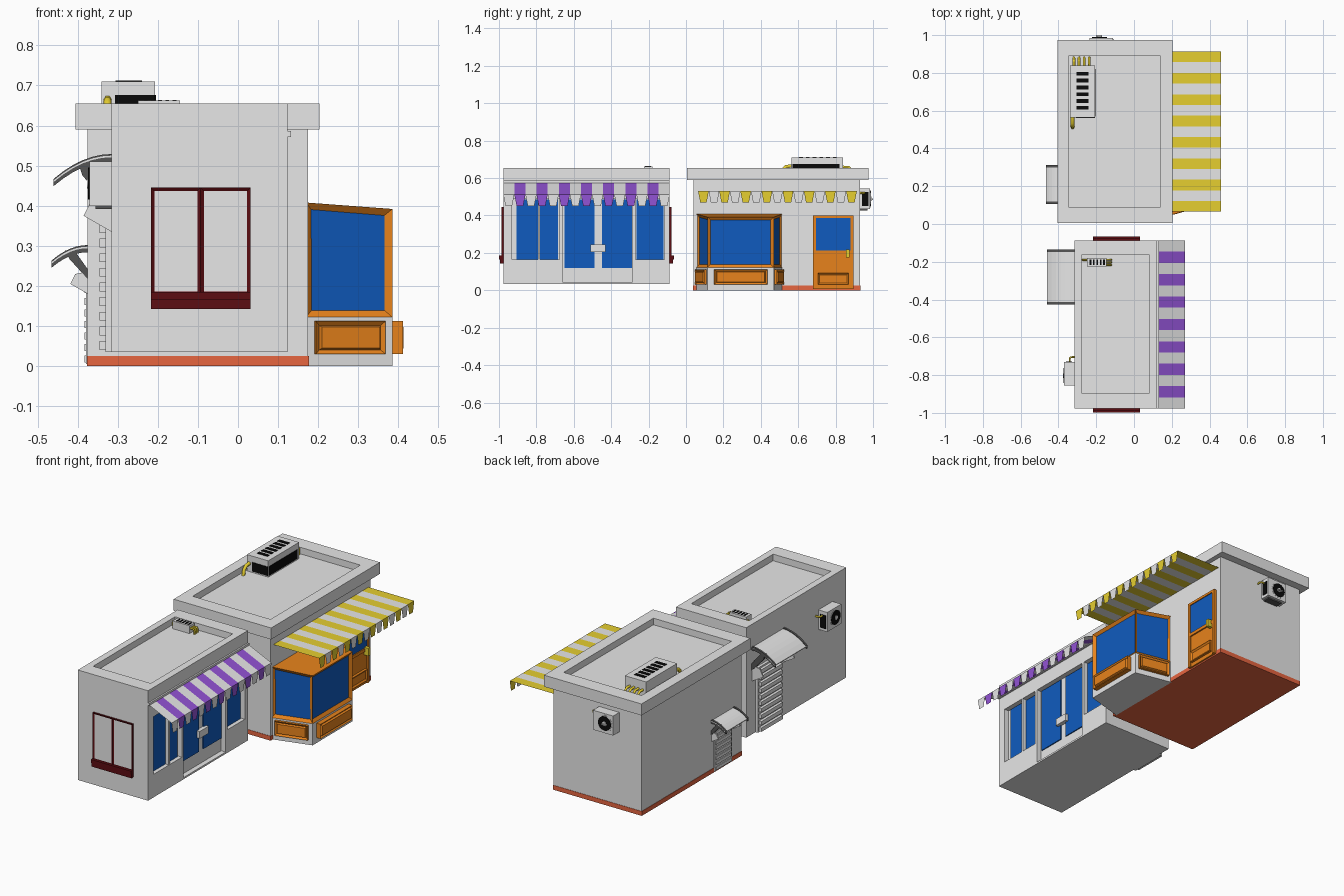
import bpy, bmesh, math
from mathutils import Vector, Matrix

if "Cube" in bpy.data.objects:
    bpy.data.objects.remove(bpy.data.objects["Cube"])

def mat(name, r, g, b):
    m = bpy.data.materials.new(name)
    m.diffuse_color = (r, g, b, 1)
    m.use_nodes = True
    m.node_tree.nodes["Principled BSDF"].inputs["Base Color"].default_value = m.diffuse_color
    return m

GREY = mat("light_grey", .8, .8, .8)
BLUE = mat("glass_blue", .005, .105, .52)
ORANGE = mat("orange", .85, .24, .012)
YELLOW = mat("yellow", .79, .62, .03)
PURPLE = mat("purple", .29, .087, .66)
RED = mat("dark_red", .107, .004, .006)
CORAL = mat("coral", .84, .138, .054)
DARK = mat("dark_grey", .09, .09, .09)
BLACK = mat("black", .003, .003, .003)

def finish(name, bm, *mats):
    me = bpy.data.meshes.new(name)
    bm.to_mesh(me)
    bm.free()
    ob = bpy.data.objects.new(name, me)
    bpy.context.collection.objects.link(ob)
    for m in mats:
        me.materials.append(m)
    return ob

def prism(name, pts, lo, hi, m, axis='Y'):
    """Extrude an outline: (x,z) along y, or (x,y) along z (hi may be a list of heights)."""
    bm = bmesh.new()
    his = hi if isinstance(hi, list) else [hi] * len(pts)
    put = (lambda p, d: (p[0], d, p[1])) if axis == 'Y' else (lambda p, d: (p[0], p[1], d))
    a = [bm.verts.new(put(p, lo)) for p in pts]
    b = [bm.verts.new(put(p, h)) for p, h in zip(pts, his)]
    n = len(pts)
    bm.faces.new(a)
    bm.faces.new(b)
    for i in range(n):
        bm.faces.new((a[i], a[(i + 1) % n], b[(i + 1) % n], b[i]))
    bmesh.ops.recalc_face_normals(bm, faces=bm.faces)
    return finish(name, bm, m)

def box(name, x0, x1, y0, y1, z0, z1, m):
    return prism(name, [(x0, y0), (x1, y0), (x1, y1), (x0, y1)], z0, z1, m, 'Z')

def inset(ob, test, thick, depth, m=None):
    """Inset every face whose normal passes the test, with an optional new material."""
    bm = bmesh.new()
    bm.from_mesh(ob.data)
    bm.normal_update()
    fs = [f for f in bm.faces if test(f.normal)]
    bmesh.ops.inset_individual(bm, faces=fs, thickness=thick, depth=depth)
    if m:
        ob.data.materials.append(m)
        for f in fs:
            f.material_index = len(ob.data.materials) - 1
    bm.to_mesh(ob.data)
    bm.free()

def roof_recess(ob, x0, x1, y0, y1, z):
    bm = bmesh.new()
    bm.from_mesh(ob.data)
    bm.normal_update()
    f = max(bm.faces, key=lambda f: f.normal.z)
    c = f.calc_center_median()
    rim = bmesh.ops.extrude_face_region(bm, geom=[f])
    bm.faces.remove(f)
    top = [v for v in rim['geom'] if isinstance(v, bmesh.types.BMVert)]
    for v in top:
        v.co.x, v.co.y = (x1 if v.co.x > c.x else x0), (y1 if v.co.y > c.y else y0)
    face = [g for g in rim['geom'] if isinstance(g, bmesh.types.BMFace)]
    down = bmesh.ops.extrude_face_region(bm, geom=face)
    for v in down['geom']:
        if isinstance(v, bmesh.types.BMVert):
            v.co.z = z
    bmesh.ops.delete(bm, geom=face, context='FACES_ONLY')
    bmesh.ops.recalc_face_normals(bm, faces=bm.faces)
    bm.to_mesh(ob.data)
    bm.free()

def pipe(name, pts, r=.007):
    cu = bpy.data.curves.new(name, 'CURVE')
    cu.dimensions, cu.bevel_depth, cu.bevel_resolution, cu.use_fill_caps = '3D', r, 1, True
    sp = cu.splines.new('POLY')
    sp.points.add(len(pts) - 1)
    for p, q in zip(sp.points, pts):
        p.co = (*q, 1)
    cu.materials.append(YELLOW)
    ob = bpy.data.objects.new(name, cu)
    bpy.context.collection.objects.link(ob)
    return ob

def awning(name, x0, z0, x1, z1, drop, y0, y1, mats):
    """Striped sheet with tapered flaps along the outer edge."""
    bm = bmesh.new()
    w = (y1 - y0) / 15
    for i in range(15):
        a, b = y0 + i * w, y0 + (i + 1) * w
        for q in ([(x0, a, z0), (x1, a, z1), (x1, b, z1), (x0, b, z0)],
                  [(x1, a, z1), (x1, a + .2 * w, drop), (x1, b - .2 * w, drop), (x1, b, z1)]):
            bm.faces.new([bm.verts.new(p) for p in q]).material_index = i % 2
    return finish(name, bm, *mats)

def hood(name, wall, top, s, y0, y1):
    """Curved door canopy with dark ribs and struts."""
    arc = [(wall - .145 * s * t / 6, top - .062 * s * (t / 6) ** 2) for t in range(7)]
    thick = lambda d, e: [(x, z + e) for x, z in arc] + [(x, z - d) for x, z in reversed(arc)]
    prism(name + "_sheet", thick(.004, 0), y0, y1, GREY)
    mx, mz = arc[3]
    for i, y in enumerate((y0, y1 - .012)):
        prism(f"{name}_rib_{i}", thick(.014, .004), y, y + .012, DARK)
        prism(f"{name}_strut_{i}", [(mx - .012, mz), (mx + .012, mz), (wall, top - .09 * s),
                                    (wall, top - .13 * s), (mx, mz - .035 * s)], y, y + .012, DARK)
        prism(f"{name}_gusset_{i}", [(wall, top - .1 * s), (wall - .05 * s, top - .11 * s),
                                     (wall - .07 * s, top - .15 * s), (wall, top - .19 * s)],
              y + .002, y + .01, GREY)

def shutter(name, wall, d, y0, y1, z0, z1, n):
    box(name, wall - d * .5, wall, y0, y1, z0, z1, GREY)
    h = (z1 - z0) / n
    for i in range(n):
        box(f"{name}_slat_{i}", wall - d, wall - d * .5, y0 + .01, y1 - .01,
            z0 + (i + .15) * h, z0 + (i + .75) * h, GREY)

def wall_unit(name, loc, angle):
    """Wall cooling unit, built facing +y and then turned."""
    parts = [box(name, -.07, .055, 0, .055, 0, .11, GREY),
             box(name + "_side_grille", .055, .058, .012, .046, .015, .09, BLACK),
             box(name + "_feet", -.05, .04, 0, .04, -.008, 0, DARK),
             pipe(name + "_pipe", [(.05, .025, .085), (.075, .025, .085), (.08, .018, .085), (.08, 0, .085)], .005)]
    for r, y, m in ((.046, .056, GREY), (.04, .059, BLACK), (.012, .062, GREY)):
        ring = [(-.018 + r * math.cos(k * math.pi / 8), .055 + r * math.sin(k * math.pi / 8)) for k in range(16)]
        parts.append(prism(name + "_fan", ring, .054, y, m))
    for ob in parts:
        ob.matrix_world = Matrix.Translation(loc) @ Matrix.Rotation(angle, 4, 'Z')

# ---- front shop: body, roof recess, storefront openings
shop = box("front_shop_body", -.315, .123, -.977, -.087, .035, .655, GREY)
roof_recess(shop, -.277, .083, -.895, -.165, .618)
for y0, y1, z0 in ((-.93, -.675, .165), (-.66, -.285, .045), (-.27, -.115, .165)):
    cutter = box("storefront_cutter", .095, .2, y0, y1, z0, .49, GREY)
    cutter.hide_render = True
    mod = shop.modifiers.new("opening", 'BOOLEAN')
    mod.operation, mod.solver, mod.object = 'DIFFERENCE', 'EXACT', cutter
    bpy.context.view_layer.objects.active = shop
    bpy.ops.object.modifier_apply(modifier=mod.name)
    bpy.data.objects.remove(cutter)
for i, (y0, y1, z0) in enumerate(((-.905, -.79, .165), (-.78, -.685, .165), (-.65, -.49, .12),
                                  (-.45, -.29, .12), (-.265, -.12, .165))):
    box(f"shop_glass_{i}", .094, .101, y0, y1, z0, .485, BLUE)
box("shop_mullion", .094, .121, -.79, -.78, .165, .49, GREY)
for y in (-.495, -.47):
    box("shop_door_handle", .094, .118, y - .015, y + .04, .205, .245, GREY)
box("purple_awning_rail", .12, .132, -.977, -.087, .572, .586, GREY)
awning("purple_awning", .125, .578, .27, .512, .452, -.977, -.087, (GREY, PURPLE))

# end windows of the front shop
for k, (y, s) in enumerate(((-.977, -1), (-.087, 1))):
    for x0, x1 in ((-.217, -.093), (-.093, .031)):
        leaf = box(f"end_window_leaf_{k}", x0, x1, min(y, y + s * .01), max(y, y + s * .01), .178, .445, RED)
        inset(leaf, lambda n: n.y * s > .9, .012, -.005, GREY)
    for d, z0, z1 in ((.022, .165, .185), (.017, .143, .165)):
        box(f"end_window_sill_{k}", -.217, .031, min(y, y + s * d), max(y, y + s * d), z0, z1, RED)

# front shop roof vent and pipes
box("roof_vent", -.25, -.145, -.225, -.18, .61, .662, GREY)
for i in range(5):
    x = -.235 + i * .018
    box(f"roof_vent_slot_{i}", x, x + .009, -.218, -.188, .66, .664, BLACK)
for y in (-.217, -.203, -.189):
    pipe("roof_vent_pipe", [(-.15, y, .645), (-.125, y, .645), (-.12, y, .635), (-.12, y, .615)], .005)
pipe("roof_vent_feed", [(-.25, -.19, .64), (-.272, -.19, .64), (-.272, -.19, .615)], .005)

# ---- back shop: walls, plinth, cornice
box("back_shop_body", -.375, .175, .04, .93, .002, .6, GREY)
box("back_shop_plinth", -.377, .177, .038, .932, 0, .025, CORAL)
cornice = box("back_shop_cornice", -.405, .203, .005, .975, .59, .655, GREY)
roof_recess(cornice, -.346, .14, .09, .89, .618)
awning("yellow_awning", .175, .531, .46, .53, .47, .065, .913, (YELLOW, GREY))

# bay window
plan = [(.17, .055), (.385, .115), (.385, .47), (.17, .515)]
prism("bay_base", plan, 0, .122, GREY, 'Z')
bay = prism("bay_window", plan, .122, [.408, .392, .392, .408], ORANGE, 'Z')
inset(bay, lambda n: abs(n.z) < .1 and n.x > -.5, .024, -.012, BLUE)

def bay_panel(name, a, b, width, d):
    a, b = Vector(a), Vector(b)
    c, ang = (a + b) / 2, math.atan2(b.y - a.y, b.x - a.x)
    p = box(name, -width / 2, width / 2, -d, .002, .03, .112, ORANGE)
    inset(p, lambda n: n.y < -.9, .015, -.008)
    inset(p, lambda n: n.y < -.9, .006, .01)
    p.matrix_world = Matrix.Translation((c.x, c.y, 0)) @ Matrix.Rotation(ang, 4, 'Z')

for i, (w, d) in enumerate(((.18, .014), (.285, .026), (.18, .014))):
    bay_panel(f"bay_panel_{i}", plan[i], plan[i + 1], w, d)

# entrance door
box("door_slab", .17, .186, .68, .895, .008, .4, ORANGE)
for n, y0, y1, z0, z1 in (("left", .68, .696, .008, .4), ("right", .879, .895, .008, .4),
                          ("top", .696, .879, .386, .4), ("middle", .696, .879, .195, .213)):
    box("door_rail_" + n, .18, .194, y0, y1, z0, z1, ORANGE)
box("door_glass", .18, .189, .696, .879, .213, .386, BLUE)
panel = box("door_panel", .18, .2, .705, .87, .03, .093, ORANGE)
inset(panel, lambda n: n.x > .9, .014, -.007)
box("door_handle", .186, .215, .855, .873, .175, .218, YELLOW)

# rooftop cooling unit with grilles and pipes
box("roof_unit", -.34, -.207, .565, .84, .61, .71, GREY)
box("roof_unit_side_grille", -.208, -.204, .57, .82, .625, .676, BLACK)
box("roof_unit_front_grille", -.307, -.207, .562, .566, .625, .676, BLACK)
for i in range(6):
    y = .605 + i * .036
    box(f"roof_unit_slot_{i}", -.305, -.24, y, y + .02, .709, .713, BLACK)
for i in range(4):
    x = -.318 + i * .027
    pipe("roof_unit_pipe", [(x, .83, .66), (x, .868, .66), (x, .88, .65), (x, .88, .615)])
pipe("roof_unit_feed", [(-.325, .57, .665), (-.325, .535, .662), (-.325, .518, .645), (-.325, .512, .615)], .01)

# side doors with hoods, wall cooling units
hood("front_hood", -.315, .525, 1, -.425, -.135)
shutter("front_shutter", -.315, .03, -.38, -.17, .035, .4, 10)
hood("back_hood", -.375, .298, .62, .107, .312)
shutter("back_shutter", -.375, .008, .13, .29, .005, .235, 8)
wall_unit("front_wall_unit", (-.315, -.785, .4), math.pi / 2)
wall_unit("back_wall_unit", (-.165, .93, .435), 0)
# back unit reaches the rear limit of the model
box("back_unit_guard", -.2, -.17, .985, 1.0, .484, .49, GREY)
